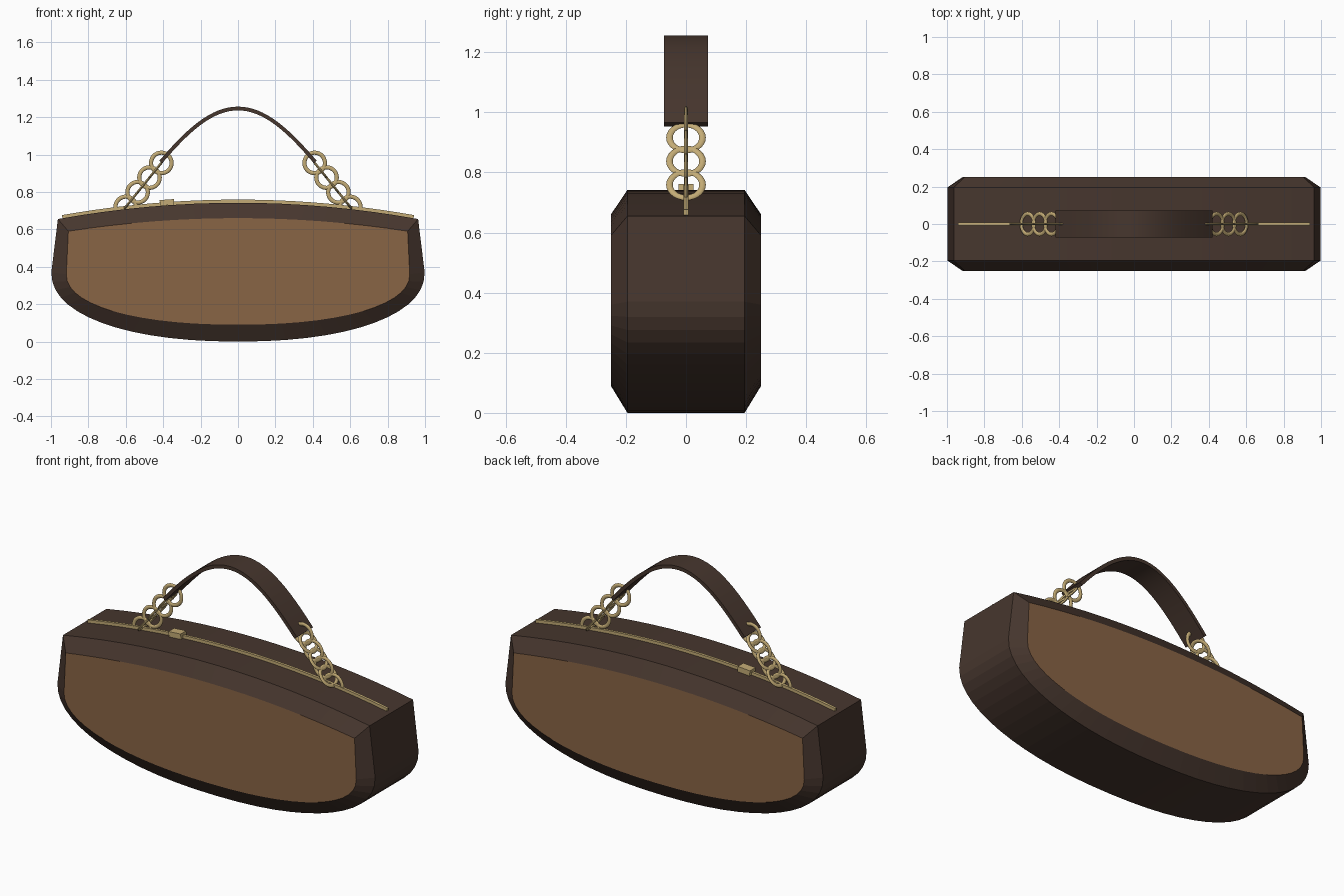
import bpy, bmesh
from math import sin, cos, pi, atan2
from mathutils import Vector, Matrix

if "Cube" in bpy.data.objects:
    bpy.data.objects.remove(bpy.data.objects["Cube"])


def material(name, rgb):
    m = bpy.data.materials.new(name)
    m.diffuse_color = (*rgb, 1)
    m.use_nodes = True
    m.node_tree.nodes["Principled BSDF"].inputs["Base Color"].default_value = m.diffuse_color
    return m


DARK = material("dark_leather", (0.062, 0.037, 0.027))
TAN = material("tan_panel", (0.25, 0.128, 0.06))
GOLD = material("pale_gold", (0.55, 0.41, 0.18))


def finish(name, bm, mats, smooth=None):
    bmesh.ops.recalc_face_normals(bm, faces=bm.faces)
    me = bpy.data.meshes.new(name)
    bm.to_mesh(me)
    bm.free()
    ob = bpy.data.objects.new(name, me)
    bpy.context.collection.objects.link(ob)
    for m in mats:
        me.materials.append(m)
    if smooth:
        bpy.ops.object.select_all(action='DESELECT')
        ob.select_set(True)
        bpy.context.view_layer.objects.active = ob
        bpy.ops.object.shade_smooth_by_angle(angle=smooth)
    return ob


def bridge(bm, a, b):
    n = len(a)
    for i in range(n):
        bm.faces.new((a[i], a[(i + 1) % n], b[(i + 1) % n], b[i]))


def top_z(x, half, corner, peak):
    return peak - (peak - corner) * (x / half) ** 2


def outline(half, z_side, z_low, x_top, corner, peak, n=28, m=16):
    # rounded belly, then the gently arched top
    pts = []
    for i in range(n + 1):
        t = pi * i / n
        c, s = cos(t), max(sin(t), 0)
        x = half * abs(c) ** (2 / 2.2) * (1 if c > 0 else -1)
        pts.append((x, z_side - (z_side - z_low) * s ** (2 / 2.2)))
    for i in range(m + 1):
        x = -x_top + 2 * x_top * i / m
        pts.append((x, top_z(x, x_top, corner, peak)))
    return pts


# Body: deep outer band, bevel, and tan panels front and back
outer = outline(0.998, 0.37, 0.0, 0.963, 0.655, 0.742)
inner = outline(0.918, 0.36, 0.09, 0.907, 0.59, 0.66)
bm = bmesh.new()
loops = [[bm.verts.new((x, y, z)) for x, z in pts]
         for pts, y in ((inner, -0.25), (outer, -0.195), (outer, 0.195), (inner, 0.25))]
for a, b in zip(loops, loops[1:]):
    bridge(bm, a, b)
for end in (loops[0], loops[-1]):
    bm.faces.new(end).material_index = 1
finish("bag_body", bm, [DARK, TAN])


def ribbon(name, path, width, thick, mat, smooth=None):
    # rectangular section swept along a path in the xz plane
    bm = bmesh.new()
    rings = []
    for i, (x, z) in enumerate(path):
        p, q = path[max(i - 1, 0)], path[min(i + 1, len(path) - 1)]
        d = Vector((q[0] - p[0], 0, q[1] - p[1])).normalized()
        nrm = Vector((-d.z, 0, d.x)) * thick / 2
        c = Vector((x, 0, z))
        w = Vector((0, width / 2, 0))
        rings.append([bm.verts.new(v) for v in (c - w - nrm, c + w - nrm, c + w + nrm, c - w + nrm)])
    for a, b in zip(rings, rings[1:]):
        bridge(bm, a, b)
    bm.faces.new(rings[0])
    bm.faces.new(rings[-1])
    return finish(name, bm, [mat], smooth)


# Arched strap
xs = [-0.413 + 0.826 * i / 32 for i in range(33)]
ribbon("handle_strap", [(x, 1.246 - 0.36 * (1 - cos(3.3 * x))) for x in xs], 0.146, 0.02, DARK, 0.5)

# Zip line along the top, with its slider
xs = [-0.94 + 1.88 * i / 24 for i in range(25)]
ribbon("zip", [(x, top_z(x, 0.963, 0.655, 0.742) + 0.008) for x in xs], 0.015, 0.018, GOLD)
bm = bmesh.new()
bmesh.ops.create_cube(bm, size=1, matrix=Matrix.Translation((-0.38, 0, 0.744))
                      @ Matrix.Rotation(-0.07, 4, 'Y') @ Matrix.Diagonal((0.076, 0.05, 0.03, 1)))
finish("zip_slider", bm, [GOLD])


def link(name, centre, rot):
    # flattened ring lying in its local xy plane
    bm = bmesh.new()
    rings = []
    for i in range(28):
        a = 2 * pi * i / 28
        rings.append([bm.verts.new(((0.055 + 0.011 * cos(b)) * cos(a),
                                    (0.055 + 0.011 * cos(b)) * sin(a), 0.0065 * sin(b)))
                      for b in (2 * pi * j / 8 for j in range(8))])
    for i in range(28):
        bridge(bm, rings[i], rings[(i + 1) % 28])
    bmesh.ops.transform(bm, matrix=Matrix.Translation(centre) @ rot, verts=bm.verts)
    finish(name, bm, [GOLD], 0.9)


# Chains: alternate links face the front and turn a quarter
for side, label in ((-1, "left"), (1, "right")):
    top, low = Vector((0.41 * side, 0, 0.955)), Vector((0.60 * side, 0, 0.72))
    d = low - top
    tilt = Matrix.Rotation(-atan2(d.z, d.x), 4, 'Y')
    for k in range(7):
        rot = tilt @ Matrix.Rotation(pi / 2, 4, 'X') if k % 2 == 0 else tilt
        link(f"{label}_chain_link_{k + 1}", top.lerp(low, k / 6), rot)
